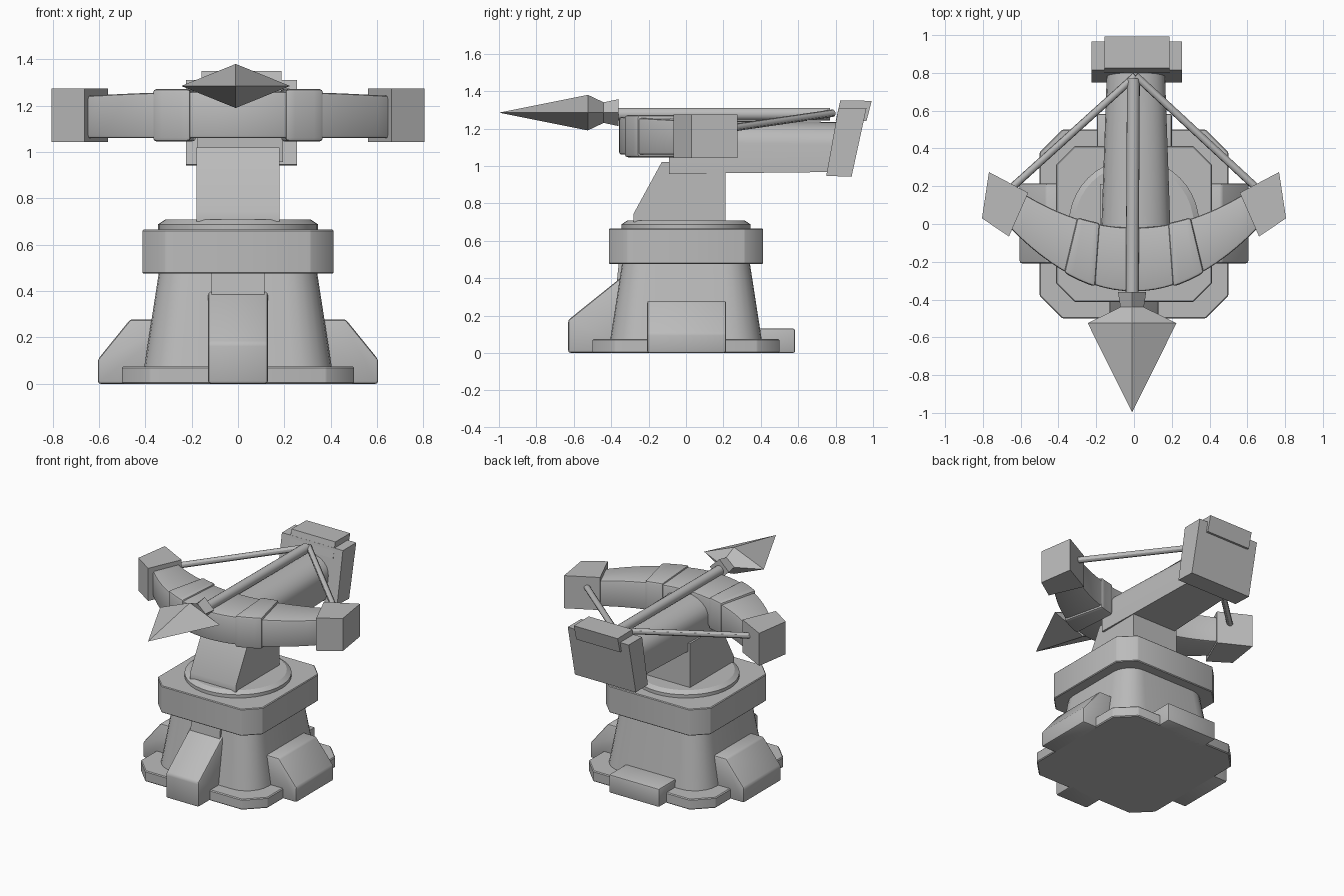
import bpy, bmesh, math
from mathutils import Vector

if "Cube" in bpy.data.objects:
    bpy.data.objects.remove(bpy.data.objects["Cube"])

stone = bpy.data.materials.new("plain grey")
stone.diffuse_color = (0.5, 0.5, 0.5, 1)
stone.use_nodes = True
stone.node_tree.nodes["Principled BSDF"].inputs["Base Color"].default_value = stone.diffuse_color


def loft(name, rings, bevel=0.0, segments=2):
    """Skin a list of equal-length point loops and cap both ends."""
    bm = bmesh.new()
    vs = [[bm.verts.new(p) for p in r] for r in rings]
    n = len(rings[0])
    for a, b in zip(vs, vs[1:]):
        for i in range(n):
            j = (i + 1) % n
            bm.faces.new((a[i], a[j], b[j], b[i]))
    bm.faces.new(vs[0])
    bm.faces.new(vs[-1])
    bmesh.ops.remove_doubles(bm, verts=bm.verts[:], dist=1e-5)
    bmesh.ops.recalc_face_normals(bm, faces=bm.faces[:])
    if bevel:
        edges = [e for e in bm.edges if e.calc_face_angle(0) > 0.5]
        bmesh.ops.bevel(bm, geom=edges, offset=bevel, segments=segments,
                        profile=0.5, affect='EDGES', clamp_overlap=True)
    mesh = bpy.data.meshes.new(name)
    bm.to_mesh(mesh)
    bm.free()
    mesh.materials.append(stone)
    ob = bpy.data.objects.new(name, mesh)
    bpy.context.collection.objects.link(ob)
    return ob


def side_prism(name, yz, x0, x1, bevel=0.0):
    return loft(name, [[(x, y, z) for y, z in yz] for x in (x0, x1)], bevel)


def chamfered(r, c, z):
    q = r - c
    return [(x, y, z) for x, y in ((r, -q), (r, q), (q, r), (-q, r),
                                   (-r, q), (-r, -q), (-q, -r), (q, -r))]


def rounded(r, c, z, steps=6):
    q, pts = r - c, []
    for k, (sx, sy) in enumerate(((1, 1), (-1, 1), (-1, -1), (1, -1))):
        for i in range(steps + 1):
            a = (k + i / steps) * math.pi / 2
            pts.append((sx * q + c * math.cos(a), sy * q + c * math.sin(a), z))
    return pts


def circle(r, z, n=40):
    return [(r * math.cos(2 * math.pi * i / n), r * math.sin(2 * math.pi * i / n), z)
            for i in range(n)]


def rod(name, a, b, r, n=12):
    a, b = Vector(a), Vector(b)
    d = (b - a).normalized()
    u = d.cross(Vector((0, 0, 1))).normalized()
    v = d.cross(u)
    ang = [2 * math.pi * i / n for i in range(n)]
    return loft(name, [[p + r * (math.cos(t) * u + math.sin(t) * v) for t in ang]
                       for p in (a, b)])


# Base and tower
loft("base_plate", [chamfered(0.5, 0.12, 0), chamfered(0.5, 0.12, 0.075)], 0.006, 1)
loft("tower", [rounded(0.405, 0.17, 0.07), rounded(0.34, 0.14, 0.49)])
loft("collar", [chamfered(0.413, 0.1, 0.475), chamfered(0.413, 0.1, 0.665)], 0.005, 1)
loft("turntable", [circle(0.345, 0.66), circle(0.345, 0.688), circle(0.315, 0.708)])

# Buttresses around the tower
side_prism("front_buttress", [(-0.63, 0), (-0.63, 0.176), (-0.345, 0.405), (-0.25, 0.405),
                              (-0.25, 0)], -0.13, 0.13, 0.014)
side_prism("front_buttress_top", [(-0.37, 0.38), (-0.36, 0.476), (-0.25, 0.476), (-0.25, 0.38)],
           -0.115, 0.115)
side_prism("back_foot", [(0.3, 0), (0.3, 0.13), (0.583, 0.13), (0.583, 0)], -0.195, 0.2, 0.01)
for s, side in ((1, "right"), (-1, "left")):
    prof = [(0.25, 0), (0.605, 0), (0.605, 0.105), (0.465, 0.278), (0.25, 0.278)]
    loft(side + "_buttress", [[(s * x, y, z) for x, z in prof] for y in (-0.208, 0.215)], 0.012)

# Pedestal carrying the weapon
side_prism("pedestal", [(-0.28, 0.7), (0.212, 0.7), (0.212, 1.02), (-0.13, 1.02),
                        (-0.28, 0.745)], -0.18, 0.18)

# Stock with an arched top, tapering to the back


def stock_ring(y, w, bottom, top):
    pts = [(0.01 - w, y, bottom), (0.01 + w, y, bottom)]
    for i in range(13):
        a = math.pi * i / 12
        pts.append((0.01 + w * math.cos(a), y, top - 0.12 + 0.12 * math.sin(a)))
    return pts


loft("stock", [stock_ring(-0.09, 0.185, 0.958, 1.245), stock_ring(0.83, 0.153, 0.968, 1.235)])

# Leaning end block and its cap
side_prism("end_block", [(0.75, 0.947), (0.885, 0.942), (0.965, 1.31), (0.815, 1.31)],
           -0.225, 0.255)
side_prism("end_cap", [(0.8, 1.24), (0.965, 1.24), (0.993, 1.348), (0.825, 1.35)],
           -0.157, 0.188)


# Curved bow limb: front and back edges follow parabolas
def front_y(x):
    return -0.357 + 0.32 * (x / 0.64) ** 2


def back_y(x):
    return -0.02 + 0.19 * (x / 0.6) ** 2


def bow_ring(xf, xb, z0, z1, grow=0.0):
    yf, yb = front_y(xf) - grow, back_y(xb) + grow
    return [(xf, yf, z0), (xf, yf, z1), (xb, yb, z1), (xb, yb, z0)]


xs = [-0.66 + 1.32 * i / 24 for i in range(25)]
loft("bow", [bow_ring(x, x * 0.92, 1.06, 1.262 - 0.02 * (x / 0.66) ** 2) for x in xs], 0.012)

for s, side in ((1, "right"), (-1, "left")):
    # Strap around the limb
    loft(side + "_bow_band", [bow_ring(s * (0.205 + 0.165 * t), s * (0.18 + 0.12 * t),
                                       1.046, 1.272, 0.008)
                              for t in (0, 0.25, 0.5, 0.75, 1)], 0.016)
    # Square tip block
    tip = [(0.768, 0.275), (0.56, 0.165), (0.662, -0.066), (0.805, 0.03)]
    loft(side + "_bow_tip", [[(s * x, y, z) for x, y in tip] for z in (1.043, 1.275)])
    # String half
    rod(side + "_string", (s * 0.65, 0.19, 1.195), (0.008, 0.785, 1.282), 0.02)

# Bolt: shaft and diamond-section head
rod("bolt_shaft", (-0.01, -0.4, 1.277), (-0.003, 0.77, 1.277), 0.034, 16)


def diamond(y, w, h):
    return [(-0.01 + w, y, 1.285), (-0.01, y, 1.285 + h), (-0.01 - w, y, 1.285),
            (-0.01, y, 1.285 - h)]


loft("bolt_head", [diamond(-0.36, 0.075, 0.072), diamond(-0.44, 0.062, 0.055),
                   diamond(-0.525, 0.235, 0.095), diamond(-0.995, 0.001, 0.001)])

# Smooth the round parts, keep edges crisp
for ob in bpy.context.collection.objects:
    ob.select_set(True)
    bpy.context.view_layer.objects.active = ob
bpy.ops.object.shade_smooth_by_angle(angle=math.radians(30))
